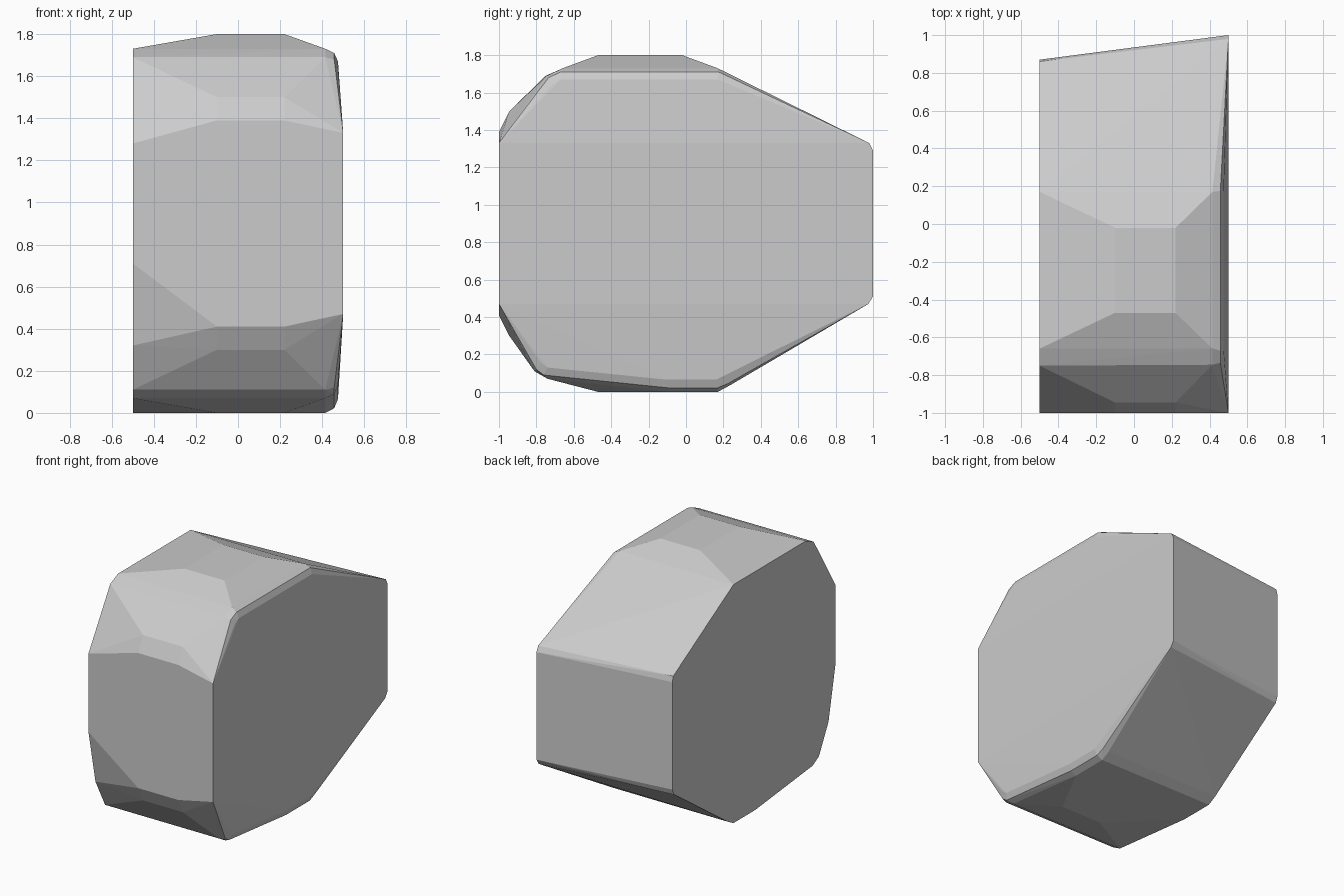
import bpy, bmesh, math

if "Cube" in bpy.data.objects:
    bpy.data.objects.remove(bpy.data.objects["Cube"])

# Cross-sections across the stone: x positions -> (y, z) outline points
left_side = [(0.17, 1.73), (0.86, 1.33), (0.87, 1.29), (0.87, 0.51), (0.855, 0.47),
             (0.235, 0.035), (0.17, 0), (-0.08, 0), (-0.74, 0.07), (-0.81, 0.11),
             (-0.92, 0.32), (-1, 0.71), (-1, 1.28), (-0.75, 1.69), (-0.66, 1.73)]
crown = [(-0.02, 1.8), (-0.47, 1.8), (-0.945, 1.5), (-1, 1.39),
         (-1, 0.41), (-0.945, 0.3), (-0.47, 0)]
bevel_outer = [(0.17, 1.73), (-0.66, 1.73), (-0.745, 1.69), (-0.81, 0.11),
               (-0.74, 0.07), (-0.1, 0), (0.17, 0), (0.235, 0.035)]
bevel_mid = [(0.175, 1.71), (-0.67, 1.71), (-0.735, 1.68), (-0.8, 0.12),
             (-0.76, 0.09), (-0.1, 0.022), (0.17, 0.022), (0.225, 0.045)]
bevel_inner = [(0.17, 1.67), (-0.67, 1.67), (-0.72, 1.64), (-0.78, 0.16),
               (-0.74, 0.13), (-0.1, 0.065), (0.16, 0.065), (0.21, 0.09)]
right_side = [(0.98, 1.33), (1, 1.29), (1, 0.51), (0.975, 0.47),
              (-1, 0.47), (-1, 1.33)]
sections = [((-0.5,), left_side), ((-0.1, 0.22), crown), ((0.415,), bevel_outer),
            ((0.457,), bevel_mid), ((0.475,), bevel_inner), ((0.5,), right_side)]

# Wrap the sections in one faceted skin
bm = bmesh.new()
for xs, outline in sections:
    for x in xs:
        for y, z in outline:
            bm.verts.new((x, y, z))
hull = bmesh.ops.convex_hull(bm, input=bm.verts[:])
loose = {g for g in hull["geom_interior"] + hull["geom_unused"]
         if isinstance(g, bmesh.types.BMVert)}
bmesh.ops.delete(bm, geom=list(loose), context='VERTS')
bmesh.ops.dissolve_limit(bm, angle_limit=math.radians(1),
                         verts=bm.verts[:], edges=bm.edges[:])
bmesh.ops.recalc_face_normals(bm, faces=bm.faces[:])

mesh = bpy.data.meshes.new("faceted_stone")
bm.to_mesh(mesh)
bm.free()
stone = bpy.data.objects.new("faceted_stone", mesh)
bpy.context.collection.objects.link(stone)
